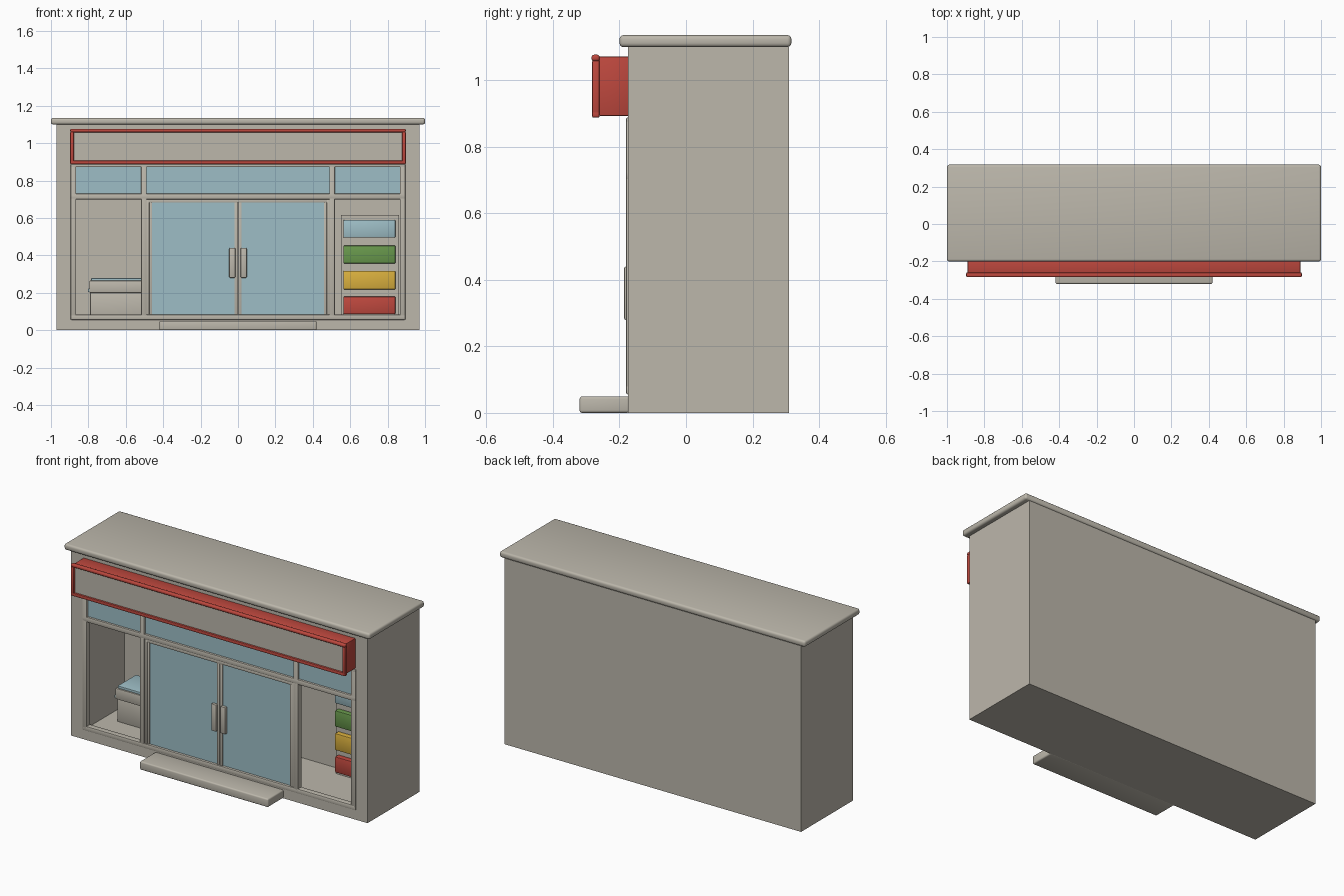
import bpy, bmesh, math
from mathutils import Vector

if "Cube" in bpy.data.objects:
    bpy.data.objects.remove(bpy.data.objects["Cube"])


def material(name, r, g, b):
    lin = [((c / 255 + 0.055) / 1.055) ** 2.4 for c in (r, g, b)]
    m = bpy.data.materials.new(name)
    m.diffuse_color = (*lin, 1)
    m.use_nodes = True
    m.node_tree.nodes["Principled BSDF"].inputs["Base Color"].default_value = m.diffuse_color
    return m


GREY = material("warm grey", 188, 183, 171)
BLUE = material("glass blue", 158, 190, 198)
RED = material("sign red", 190, 72, 62)
GREEN = material("goods green", 104, 152, 76)
YELLOW = material("goods yellow", 218, 176, 62)


def finish(name, bm, mat, bevel=0.0, segments=2):
    me = bpy.data.meshes.new(name)
    bm.to_mesh(me)
    bm.free()
    me.materials.append(mat)
    ob = bpy.data.objects.new(name, me)
    bpy.context.collection.objects.link(ob)
    if bevel:
        mod = ob.modifiers.new("rounded_edges", 'BEVEL')
        mod.width, mod.segments = bevel, segments
        bpy.ops.object.select_all(action='DESELECT')
        ob.select_set(True)
        bpy.context.view_layer.objects.active = ob
        bpy.ops.object.modifier_apply(modifier=mod.name)
        bpy.ops.object.shade_smooth_by_angle(angle=math.radians(40))
    return ob


def box_mesh(x, y, z):
    bm = bmesh.new()
    bmesh.ops.create_cube(bm, size=1)
    lo = Vector((x[0], y[0], z[0]))
    hi = Vector((x[1], y[1], z[1]))
    for v in bm.verts:
        v.co = Vector([lo[i] if v.co[i] < 0 else hi[i] for i in range(3)])
    return bm


def box(name, x, y, z, mat=GREY, bevel=0.0, segments=2):
    return finish(name, box_mesh(x, y, z), mat, bevel, segments)


# building shell: front face inset and pushed in to make one open room
bm = box_mesh((-0.97, 0.97), (-0.175, 0.31), (0, 1.1))
bm.faces.ensure_lookup_table()
front = min(bm.faces, key=lambda f: f.calc_center_median().y)
bmesh.ops.inset_region(bm, faces=[front], thickness=0.05)
for v in front.verts:
    v.co.x = math.copysign(0.875, v.co.x)
    v.co.z = 0.065 if v.co.z < 0.5 else 0.88
room = bmesh.ops.extrude_face_region(bm, geom=[front])
for v in [g for g in room["geom"] if isinstance(g, bmesh.types.BMVert)]:
    v.co.y = 0.19
    v.co.z = max(v.co.z, 0.065)
if front.is_valid:
    bmesh.ops.delete(bm, geom=[front], context='FACES_ONLY')
bmesh.ops.recalc_face_normals(bm, faces=bm.faces)
finish("building_shell", bm, GREY)

# roof slab and entrance step
box("roof_slab", (-1, 1), (-0.2, 0.317), (1.1, 1.136), GREY, 0.012, 3)
box("entrance_step", (-0.42, 0.42), (-0.32, -0.17), (0, 0.05), GREY, 0.008, 3)

# sign box with a raised red border and a plain panel
box("sign_box", (-0.89, 0.89), (-0.262, -0.17), (0.893, 1.072), RED, 0.004)
box("sign_panel", (-0.88, 0.88), (-0.271, -0.26), (0.903, 1.062), GREY)
box("sign_border_top", (-0.897, 0.897), (-0.284, -0.26), (1.058, 1.077), RED, 0.007, 3)
box("sign_border_bottom", (-0.897, 0.897), (-0.282, -0.26), (0.888, 0.907), RED, 0.004)
for side, s in (("left", -1), ("right", 1)):
    box("sign_border_" + side, sorted((s * 0.897, s * 0.878)), (-0.282, -0.26),
        (0.89, 1.06), RED, 0.004)

# shop front frame: horizontal rails
for name, z in (("bottom", (0.056, 0.083)), ("middle", (0.7, 0.73)), ("top", (0.872, 0.888))):
    box("frame_rail_" + name, (-0.895, 0.895), (-0.18, -0.145), z, GREY, 0.004)

# upper middle window
box("upper_window_middle", (-0.49, 0.49), (-0.168, -0.16), (0.725, 0.878), BLUE)
box("door_frame_head", (-0.488, 0.488), (-0.174, -0.145), (0.682, 0.702), GREY, 0.003)

# posts, side windows and double doors, repeated on both sides
for side, s in (("left", -1), ("right", 1)):
    def span(a, b):
        return sorted((s * a, s * b))
    box("outer_post_" + side, span(0.865, 0.895), (-0.18, -0.145), (0.058, 0.886), GREY, 0.004)
    box("inner_post_" + side, span(0.488, 0.518), (-0.18, -0.145), (0.07, 0.886), GREY, 0.004)
    box("upper_window_" + side, span(0.51, 0.87), (-0.168, -0.16), (0.725, 0.878), BLUE)
    box("door_jamb_" + side, span(0.474, 0.49), (-0.175, -0.145), (0.075, 0.7), GREY, 0.003)
    box("door_glass_" + side, span(0.015, 0.465), (-0.166, -0.158), (0.075, 0.688), BLUE)
    box("door_stile_outer_" + side, span(0.46, 0.474), (-0.172, -0.15), (0.08, 0.685), GREY, 0.002)
    box("door_stile_inner_" + side, span(0.002, 0.019), (-0.172, -0.15), (0.08, 0.685), GREY, 0.002)
    box("door_handle_" + side, span(0.014, 0.047), (-0.186, -0.166), (0.28, 0.44), GREY, 0.005)

# chest freezer behind the left window
box("freezer_body", (-0.79, -0.3), (0.0, 0.17), (0.06, 0.205), GREY, 0.004)
box("freezer_rim", (-0.795, -0.295), (-0.012, 0.175), (0.2, 0.265), GREY, 0.005)
box("freezer_band", (-0.802, -0.29), (-0.009, 0.17), (0.205, 0.222), BLUE, 0.002)
box("freezer_lid", (-0.785, -0.305), (-0.005, 0.168), (0.262, 0.279), BLUE, 0.004)

# display rack with four rows of goods behind the right window
box("display_rack", (0.55, 0.86), (0.13, 0.19), (0.065, 0.617), GREY)
rows = (("bottom", RED, 0.086, 0.18), ("lower", YELLOW, 0.218, 0.318),
        ("upper", GREEN, 0.357, 0.453), ("top", BLUE, 0.495, 0.59))
for name, mat, z0, z1 in rows:
    box("goods_row_" + name, (0.563, 0.842), (0.1, 0.14), (z0, z1), mat, 0.006)
